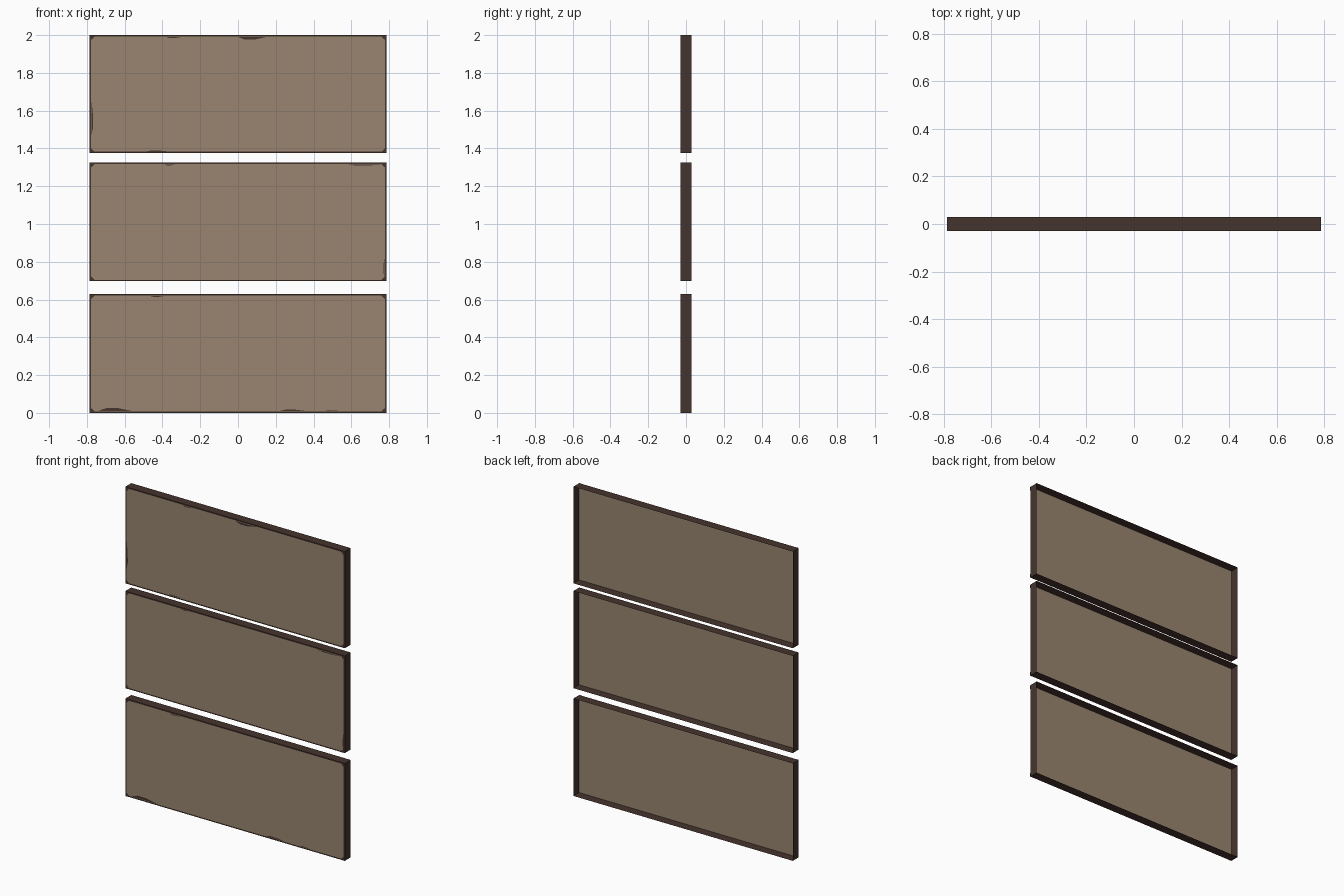
import bpy, bmesh

if "Cube" in bpy.data.objects:
    bpy.data.objects.remove(bpy.data.objects["Cube"])

HALF_W, FRONT, BACK = 0.785, -0.03, 0.03
BORDER = 0.011


def material(name, rgb):
    m = bpy.data.materials.new(name)
    m.diffuse_color = (*rgb, 1)
    m.use_nodes = True
    m.node_tree.nodes["Principled BSDF"].inputs["Base Color"].default_value = m.diffuse_color
    return m


tan = material("tan board", (0.319, 0.235, 0.162))
dark = material("dark brown edge", (0.060, 0.034, 0.026))


def new_object(name, bm, mats):
    me = bpy.data.meshes.new(name)
    bm.to_mesh(me)
    bm.free()
    for m in mats:
        me.materials.append(m)
    ob = bpy.data.objects.new(name, me)
    bpy.context.collection.objects.link(ob)


def plate(bm, pts, y, flip=False):
    f = bm.faces.new([bm.verts.new((x, y, z)) for x, z in pts])
    f.normal_update()
    if (f.normal.y > 0) != flip:
        f.normal_flip()
    return f


def rect(z0, z1):
    return [(-HALF_W, z0), (HALF_W, z0), (HALF_W, z1), (-HALF_W, z1)]


def panel(name, z0, z1, chips):
    # open-backed tray: front face with worn dark border, thin dark walls
    bm = bmesh.new()
    front = plate(bm, rect(z0, z1), FRONT)
    vs = list(front.verts)
    backs = [bm.verts.new((v.co.x, BACK, v.co.z)) for v in vs]
    for i in range(4):
        j = (i + 1) % 4
        bm.faces.new((vs[i], backs[i], backs[j], vs[j])).material_index = 1
    rim = bmesh.ops.inset_region(bm, faces=[front], thickness=BORDER)["faces"]
    for f in rim:
        f.material_index = 1
    front.material_index = 0
    new_object(name + "_tray", bm, [tan, dark])

    # plain tan sheet seen from the open back
    bm = bmesh.new()
    plate(bm, rect(z0, z1), FRONT + 0.002, flip=True)
    new_object(name + "_back_sheet", bm, [tan])

    # worn corners and edge chips
    bm = bmesh.new()
    y, b, c = FRONT - 0.0006, BORDER - 0.001, 0.024
    for sx in (-1, 1):
        for z, sz in ((z0, 1), (z1, -1)):
            x = sx * HALF_W
            plate(bm, [(x, z), (x - sx * c, z), (x - sx * c, z + sz * b),
                       (x - sx * b, z + sz * c), (x, z + sz * c)], y)
    for edge, a0, a1, d in chips:
        t = (a1 - a0) * 0.25
        prof = [(a0, b), (a0 + t, d), (a1 - t * 1.6, d * 0.95), (a1, b)]
        if edge == "top":
            pts = [(a, z1 - q) for a, q in prof]
        elif edge == "bottom":
            pts = [(a, z0 + q) for a, q in prof]
        else:
            s = -1 if edge == "left" else 1
            pts = [(s * (HALF_W - q), a) for a, q in prof]
        plate(bm, pts, y)
    new_object(name + "_worn_edges", bm, [dark])


panel("lower_panel", 0.0, 0.63,
      [("bottom", -0.74, -0.56, 0.026), ("bottom", 0.22, 0.36, 0.018),
       ("top", -0.47, -0.38, 0.016), ("bottom", 0.46, 0.54, 0.014)])
panel("middle_panel", 0.697, 1.325,
      [("top", 0.58, 0.77, 0.016), ("right", 0.72, 0.82, 0.016),
       ("top", -0.39, -0.33, 0.015)])
panel("upper_panel", 1.375, 2.0,
      [("top", 0.0, 0.15, 0.024), ("top", -0.38, -0.30, 0.016),
       ("left", 1.47, 1.65, 0.018), ("bottom", -0.48, -0.38, 0.015)])
